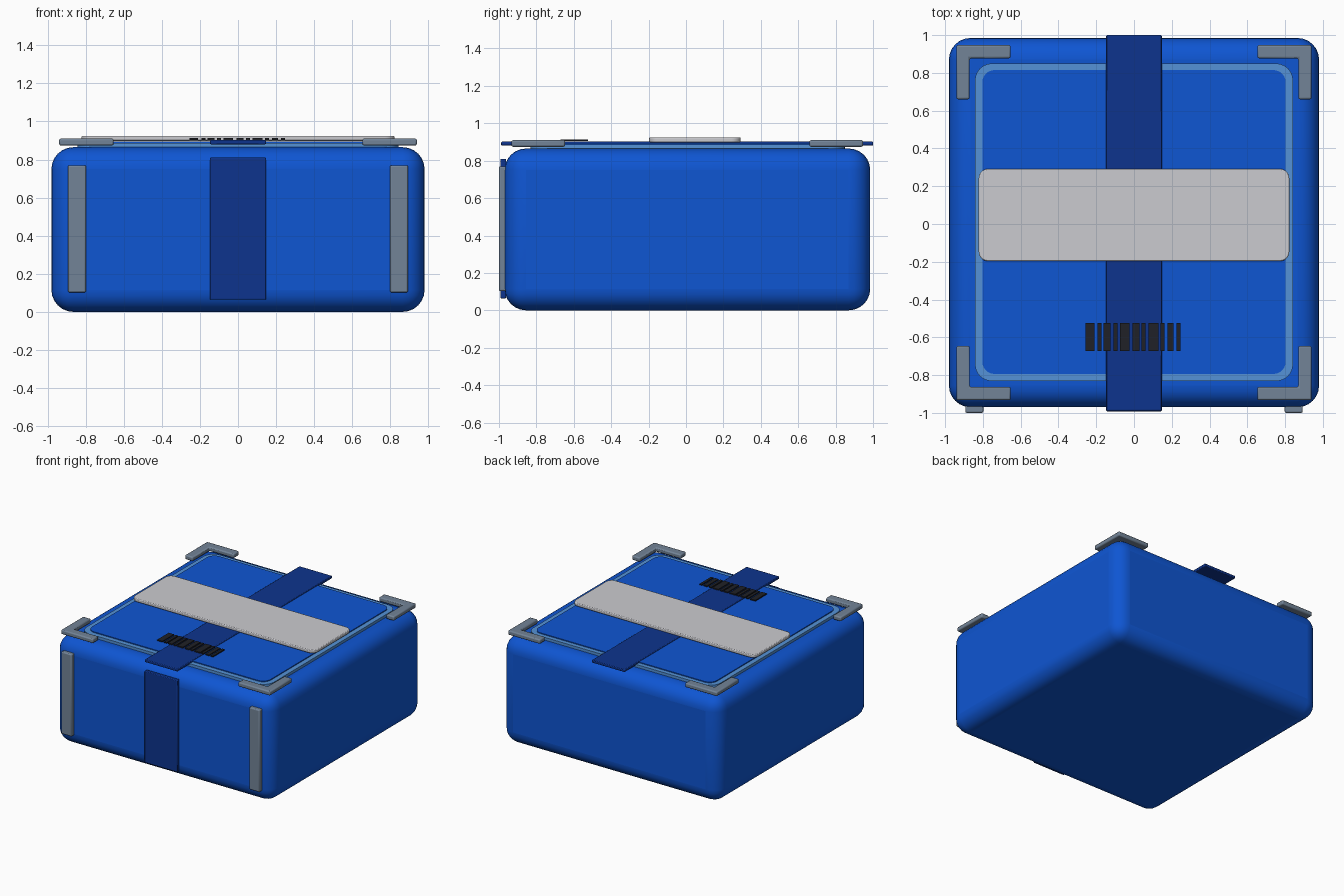
import bpy, bmesh

if "Cube" in bpy.data.objects:
    bpy.data.objects.remove(bpy.data.objects["Cube"])


def material(name, rgb):
    m = bpy.data.materials.new(name)
    m.diffuse_color = (*rgb, 1)
    m.use_nodes = True
    m.node_tree.nodes["Principled BSDF"].inputs["Base Color"].default_value = m.diffuse_color
    return m


BLUE = material("box blue", (0.0045, 0.092, 0.65))
NAVY = material("strap navy", (0.004, 0.034, 0.27))
SKY = material("rim light blue", (0.09, 0.29, 0.68))
GREY = material("guard grey", (0.17, 0.23, 0.31))
PAPER = material("label pale grey", (0.60, 0.60, 0.63))
INK = material("bar black", (0.014, 0.015, 0.02))


def finish(bm, name, mat, bevel, segments):
    """Turn a bmesh into a smooth shaded object with rounded edges."""
    bmesh.ops.recalc_face_normals(bm, faces=bm.faces)
    me = bpy.data.meshes.new(name)
    bm.to_mesh(me)
    bm.free()
    me.materials.append(mat)
    ob = bpy.data.objects.new(name, me)
    bpy.context.collection.objects.link(ob)
    if bevel:
        mod = ob.modifiers.new("rounding", "BEVEL")
        mod.width, mod.segments = bevel, segments
        mod.limit_method = "ANGLE"
        mod.angle_limit = 0.7
    bpy.ops.object.select_all(action="DESELECT")
    ob.select_set(True)
    bpy.context.view_layer.objects.active = ob
    bpy.ops.object.shade_smooth_by_angle(angle=0.6)
    return ob


def block(name, mat, x, y, z, bevel=0.0, segments=2, corner=0.0):
    """Box from (min, max) ranges; corner rounds only the upright edges."""
    bm = bmesh.new()
    bmesh.ops.create_cube(bm, size=1)
    for v in bm.verts:
        v.co = [lo + (hi - lo) * (c + 0.5) for (lo, hi), c in zip((x, y, z), v.co)]
    if corner:
        upright = [e for e in bm.edges
                   if abs(e.verts[0].co.z - e.verts[1].co.z) > 1e-5]
        bmesh.ops.bevel(bm, geom=upright, offset=corner, segments=6,
                        profile=0.5, affect="EDGES")
    return finish(bm, name, mat, bevel, segments)


def corner_guard(name, sx, sy):
    """L-shaped guard lying above one top corner."""
    a, arm, w = 0.94, 0.287, 0.07
    outline = [(a, a), (a - arm, a), (a - arm, a - w), (a - w, a - w),
               (a - w, a - arm), (a, a - arm)]
    bm = bmesh.new()
    face = bm.faces.new([bm.verts.new((sx * px, sy * py + 0.007, 0.874))
                         for px, py in outline])
    ext = bmesh.ops.extrude_face_region(bm, geom=[face])["geom"]
    bmesh.ops.translate(bm, vec=(0, 0, 0.036),
                        verts=[g for g in ext if isinstance(g, bmesh.types.BMVert)])
    finish(bm, name, GREY, 0.009, 2)


# Rounded box and its lid panel with light border
block("box_body", BLUE, (-0.98, 0.98), (-0.97, 0.985), (0, 0.865), 0.115, 6)
block("lid_rim", SKY, (-0.842, 0.842), (-0.832, 0.85), (0.855, 0.887), corner=0.09)
block("lid_panel", BLUE, (-0.803, 0.803), (-0.794, 0.815), (0.86, 0.894), corner=0.065)

# Straps over the lid and down the front
block("top_strap", NAVY, (-0.147, 0.147), (-0.988, 1.0), (0.88, 0.902), 0.005)
block("front_strap", NAVY, (-0.147, 0.147), (-0.992, -0.962), (0.064, 0.81), 0.005)

# Label plate across the lid
block("label", PAPER, (-0.822, 0.822), (-0.197, 0.292), (0.898, 0.925), 0.006, 2, corner=0.05)

# Corner guards and front edge guards
for sx, side in ((-1, "left"), (1, "right")):
    for sy, end in ((-1, "front"), (1, "back")):
        corner_guard(f"corner_guard_{end}_{side}", sx, sy)
    block(f"front_guard_{side}", GREY, sorted((sx * 0.798, sx * 0.893)),
          (-1.0, -0.96), (0.102, 0.77), 0.008)

# Row of printed bars: start and width of each
bars = [(-0.256, 0.047), (-0.193, 0.022), (-0.161, 0.037), (-0.109, 0.021),
        (-0.075, 0.05), (-0.008, 0.037), (0.041, 0.021), (0.077, 0.053),
        (0.141, 0.021), (0.178, 0.032), (0.225, 0.021)]
for i, (start, width) in enumerate(bars):
    block(f"label_bar_{i + 1}", INK, (start, start + width), (-0.672, -0.525), (0.904, 0.913))
